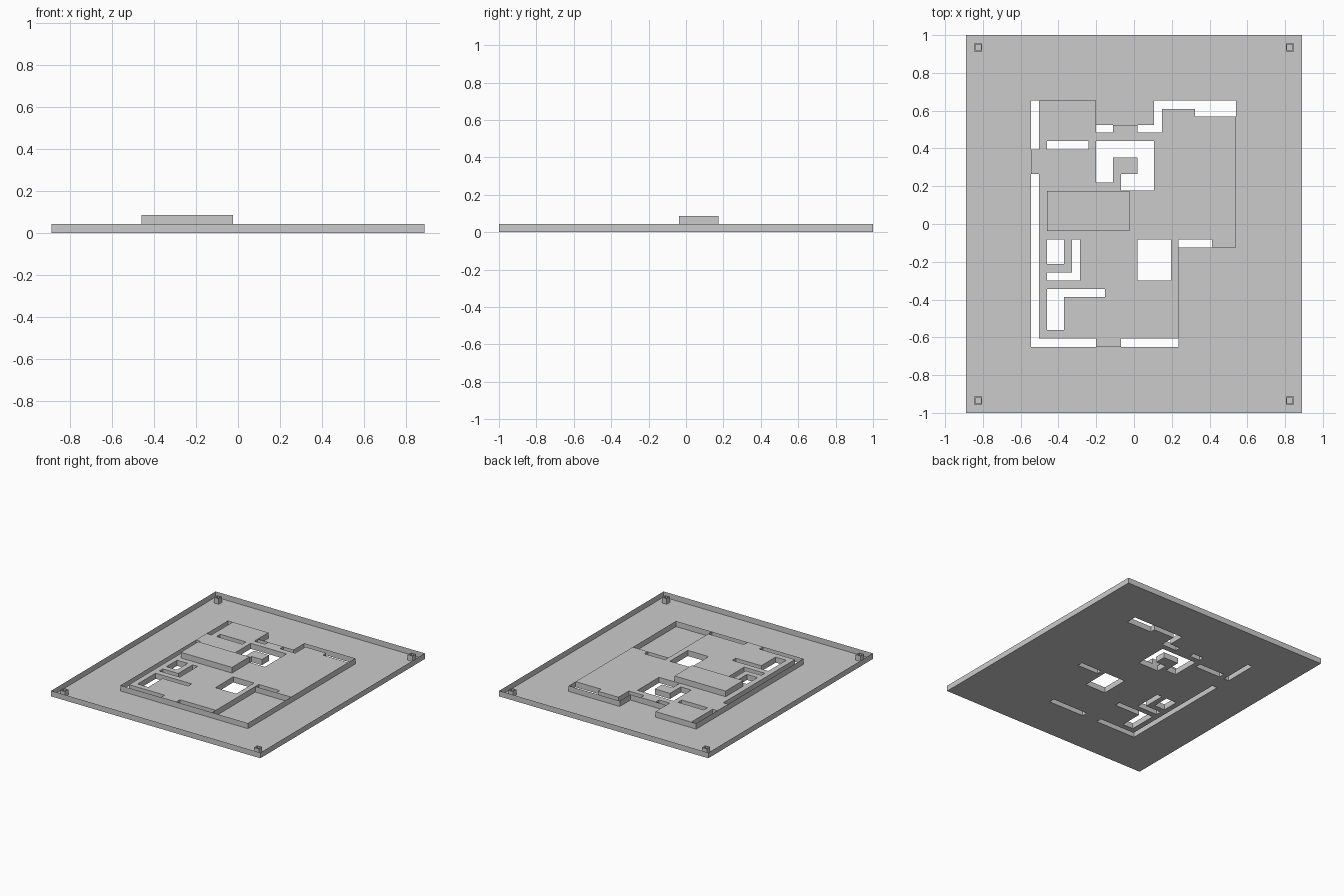
import bpy, bmesh

if "Cube" in bpy.data.objects:
    bpy.data.objects.remove(bpy.data.objects["Cube"])

H = 0.043            # height of the walls and the roof slab
TOP = 0.087          # top of the raised block
GROUND, YARD, HOLE, ROOF = range(4)

grey = bpy.data.materials.new("plain_grey")
grey.diffuse_color = (0.6, 0.6, 0.6, 1)
grey.use_nodes = True
grey.node_tree.nodes["Principled BSDF"].inputs["Base Color"].default_value = grey.diffuse_color

# Plan zones, painted in order: kind, x0, y0, x1, y1
zones = [
    (GROUND, -.89, -1, .89, 1),
    (ROOF, -.545, -.65, .54, .655),
    (GROUND, -.2, .525, .105, .655),        # rear notch
    (YARD, .235, -.65, .54, -.125),         # fenced yard
    # open slots along the outer walls
    (HOLE, -.545, .395, -.503, .655),
    (HOLE, -.545, -.65, -.503, .265),
    (HOLE, -.545, -.65, -.2, -.605),
    (HOLE, -.07, -.65, .235, -.605),
    (HOLE, .235, -.125, .413, -.083),
    (HOLE, -.2, .484, -.11, .525),
    (HOLE, .018, .484, .148, .525),
    (HOLE, .105, .525, .148, .655),
    (HOLE, .148, .61, .323, .655),
    (HOLE, .323, .57, .54, .655),
    # inner openings
    (HOLE, -.46, .395, -.24, .44),
    (HOLE, -.2, .22, -.11, .44),
    (HOLE, -.11, .352, .105, .44),
    (HOLE, .018, .265, .105, .352),
    (HOLE, -.07, .178, .105, .265),
    (HOLE, .018, -.3, .195, -.083),
    (HOLE, -.46, -.213, -.37, -.083),
    (HOLE, -.328, -.3, -.285, -.083),
    (HOLE, -.46, -.3, -.285, -.257),
    (HOLE, -.46, -.387, -.153, -.344),
    (HOLE, -.46, -.562, -.37, -.344),
]
xs = sorted({v for z in zones for v in (z[1], z[3])})
ys = sorted({v for z in zones for v in (z[2], z[4])})


def kind(i, j):
    """Zone type of a grid cell; None outside the tray."""
    if not (0 <= i < len(xs) - 1 and 0 <= j < len(ys) - 1):
        return None
    cx, cy = (xs[i] + xs[i + 1]) / 2, (ys[j] + ys[j + 1]) / 2
    result = None
    for k, x0, y0, x1, y1 in zones:
        if x0 < cx < x1 and y0 < cy < y1:
            result = k
    return result


def make(name, quads):
    bm = bmesh.new()
    for q in quads:
        bm.faces.new([bm.verts.new(p) for p in q])
    bmesh.ops.remove_doubles(bm, verts=bm.verts[:], dist=1e-5)
    me = bpy.data.meshes.new(name)
    bm.to_mesh(me)
    bm.free()
    me.materials.append(grey)
    ob = bpy.data.objects.new(name, me)
    bpy.context.collection.objects.link(ob)
    return ob


def flat(x0, y0, x1, y1, z):
    return [(x0, y0, z), (x1, y0, z), (x1, y1, z), (x0, y1, z)]


def wall(a, b, z0=0.0, z1=H):
    """Upright sheet; its outside is to the right of a -> b."""
    return [(*a, z0), (*b, z0), (*b, z1), (*a, z1)]


def ring(x0, y0, x1, y1, z0, z1):
    c = [(x0, y0), (x1, y0), (x1, y1), (x0, y1)]
    return [wall(c[n], c[(n + 1) % 4], z0, z1) for n in range(4)]


# Floor, roof slab and the thin sheets between differing zones
floor, roof, walls = [], [], []
for i in range(len(xs) - 1):
    for j in range(len(ys) - 1):
        k = kind(i, j)
        x0, x1, y0, y1 = xs[i], xs[i + 1], ys[j], ys[j + 1]
        if k != HOLE:
            floor.append(flat(x0, y0, x1, y1, 0)[::-1])
        if k == ROOF:
            roof.append(flat(x0, y0, x1, y1, H))
        sides = [((i, j - 1), (x0, y0), (x1, y0)), ((i + 1, j), (x1, y0), (x1, y1)),
                 ((i, j + 1), (x1, y1), (x0, y1)), ((i - 1, j), (x0, y1), (x0, y0))]
        for cell, a, b in sides:
            n = kind(*cell)
            if n is not None and n < k:
                walls.append(wall(a, b))
make("tray_floor", floor)
make("roof_slab", roof)
make("building_walls", walls)
make("tray_rim", ring(-.89, -1, .89, 1, 0, H))

# Raised block on the roof
b = (-.46, -.038, -.025, .175)
make("raised_block", ring(*b, H, TOP) + [flat(*b, TOP)])

# Hollow square corner posts
R, r = .021, .014
for sx in (-1, 1):
    for sy in (-1, 1):
        x, y = sx * .825, sy * .935
        quads = ring(x - R, y - R, x + R, y + R, 0, H)
        quads += [q[::-1] for q in ring(x - r, y - r, x + r, y + r, 0, H)]
        quads += [flat(x - R, y - R, x + R, y - r, H), flat(x - R, y + r, x + R, y + R, H),
                  flat(x - R, y - r, x - r, y + r, H), flat(x + r, y - r, x + R, y + r, H)]
        make("corner_post", quads)
